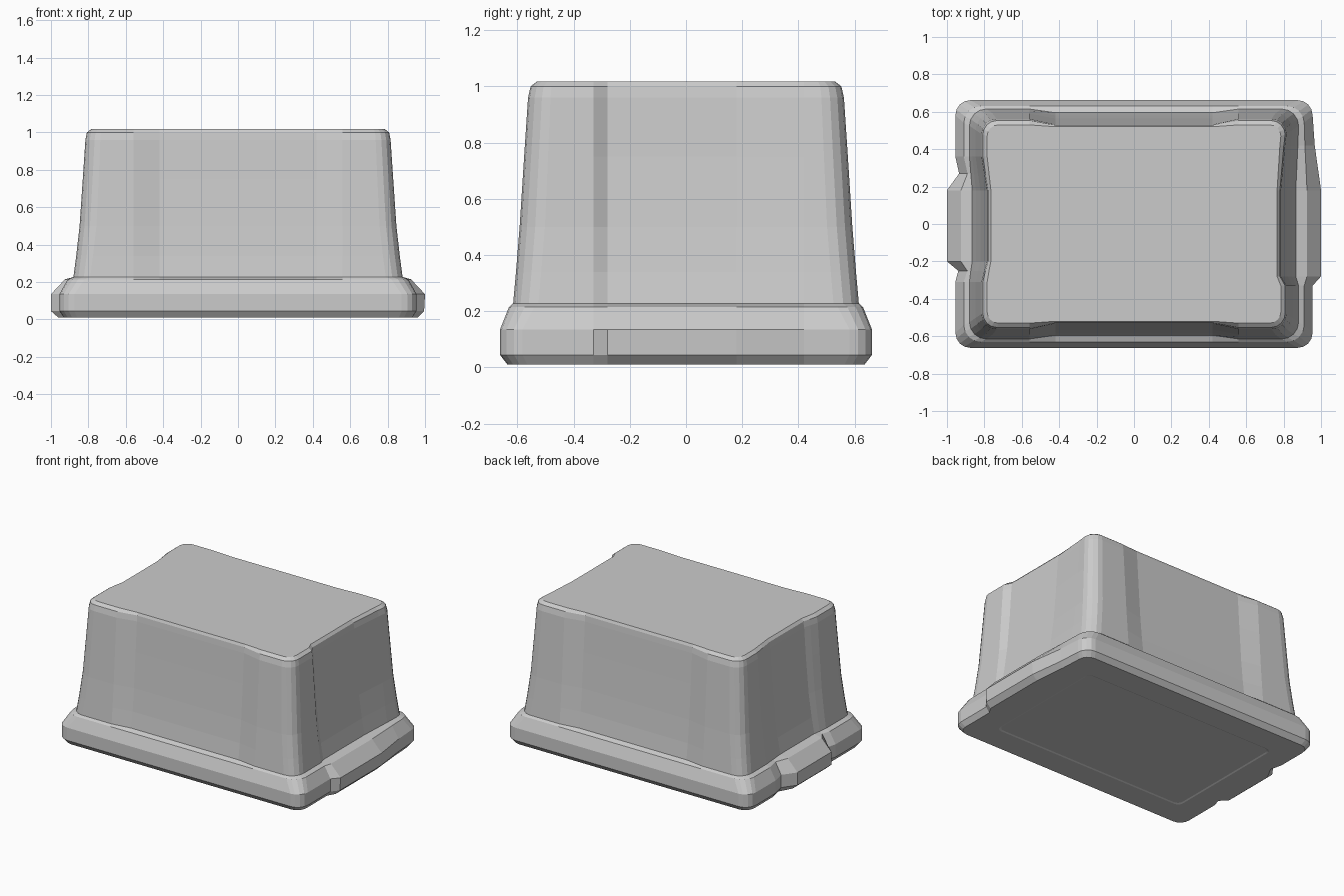
import bpy, bmesh, math

if "Cube" in bpy.data.objects:
    bpy.data.objects.remove(bpy.data.objects["Cube"])


def outline(hx, hy, r, z, dx=0.0, dy=0.0, right=0.0, left=0.0):
    """Rounded rectangle with side recesses (dx, dy) and handle bumps (right, left)."""
    pts = []

    def corner(sx, sy, a0):
        for i in range(5):
            a = math.radians(a0 + 22.5 * i)
            pts.append((sx * (hx - r) + r * math.cos(a), sy * (hy - r) + r * math.sin(a), z))

    # right end
    for y, k in ((-0.33, 0), (-0.28, 1), (0.18, 1), (0.42, 0.25)):
        pts.append((hx - dx * k + right * k, y, z))
    corner(1, 1, 0)
    # back wall
    for x, k in ((0.56, 0), (0.42, 1), (-0.42, 1), (-0.56, 0)):
        pts.append((x, hy - dy * k, z))
    corner(-1, 1, 90)
    # left end
    for y, k, notch in ((0.36, 0, 0), (0.27, 0, 1), (0.18, 1, 0),
                        (-0.20, 1, 0), (-0.25, 0.1, 1), (-0.31, 0, 0)):
        kk = max(k, 0.5 * notch)
        cut = 0.02 * notch if left else 0
        pts.append((-(hx - dx * kk + left * k - cut), y, z))
    corner(-1, -1, 180)
    # front wall
    for x, k in ((-0.56, 0), (-0.42, 1), (0.42, 1), (0.56, 0)):
        pts.append((x, -(hy - dy * k), z))
    corner(1, -1, 270)
    return pts


def loft(name, rings):
    bm = bmesh.new()
    loops = [[bm.verts.new(p) for p in ring] for ring in rings]
    n = len(loops[0])
    for a, b in zip(loops, loops[1:]):
        for i in range(n):
            j = (i + 1) % n
            bm.faces.new((a[i], a[j], b[j], b[i]))
    bm.faces.new(loops[0][::-1])
    bm.faces.new(loops[-1])
    bmesh.ops.recalc_face_normals(bm, faces=bm.faces)
    mesh = bpy.data.meshes.new(name)
    bm.to_mesh(mesh)
    bm.free()
    obj = bpy.data.objects.new(name, mesh)
    bpy.context.collection.objects.link(obj)
    return obj


# Upturned tub: wide lip with end handles, then tapering recessed walls
tub = loft("tub", [
    outline(0.75, 0.45, 0.04, 0.014),
    outline(0.76, 0.46, 0.04, 0.010),
    outline(0.93, 0.635, 0.07, 0.010, right=0.03, left=0.03),
    outline(0.955, 0.662, 0.08, 0.045, right=0.04, left=0.045),
    outline(0.955, 0.662, 0.08, 0.135, right=0.045, left=0.045),
    outline(0.91, 0.63, 0.09, 0.215, right=0.015, left=0.015),
    outline(0.88, 0.615, 0.09, 0.228, dx=0.015, dy=0.02),
    outline(0.865, 0.605, 0.09, 0.34, dx=0.02, dy=0.025),
    outline(0.847, 0.592, 0.09, 0.50, dx=0.025, dy=0.028),
    outline(0.83, 0.576, 0.085, 0.75, dx=0.03, dy=0.03),
    outline(0.816, 0.562, 0.08, 0.96, dx=0.03, dy=0.03),
    outline(0.808, 0.553, 0.075, 1.00, dx=0.028, dy=0.025),
    outline(0.785, 0.53, 0.06, 1.018, dx=0.02, dy=0.01),
])
